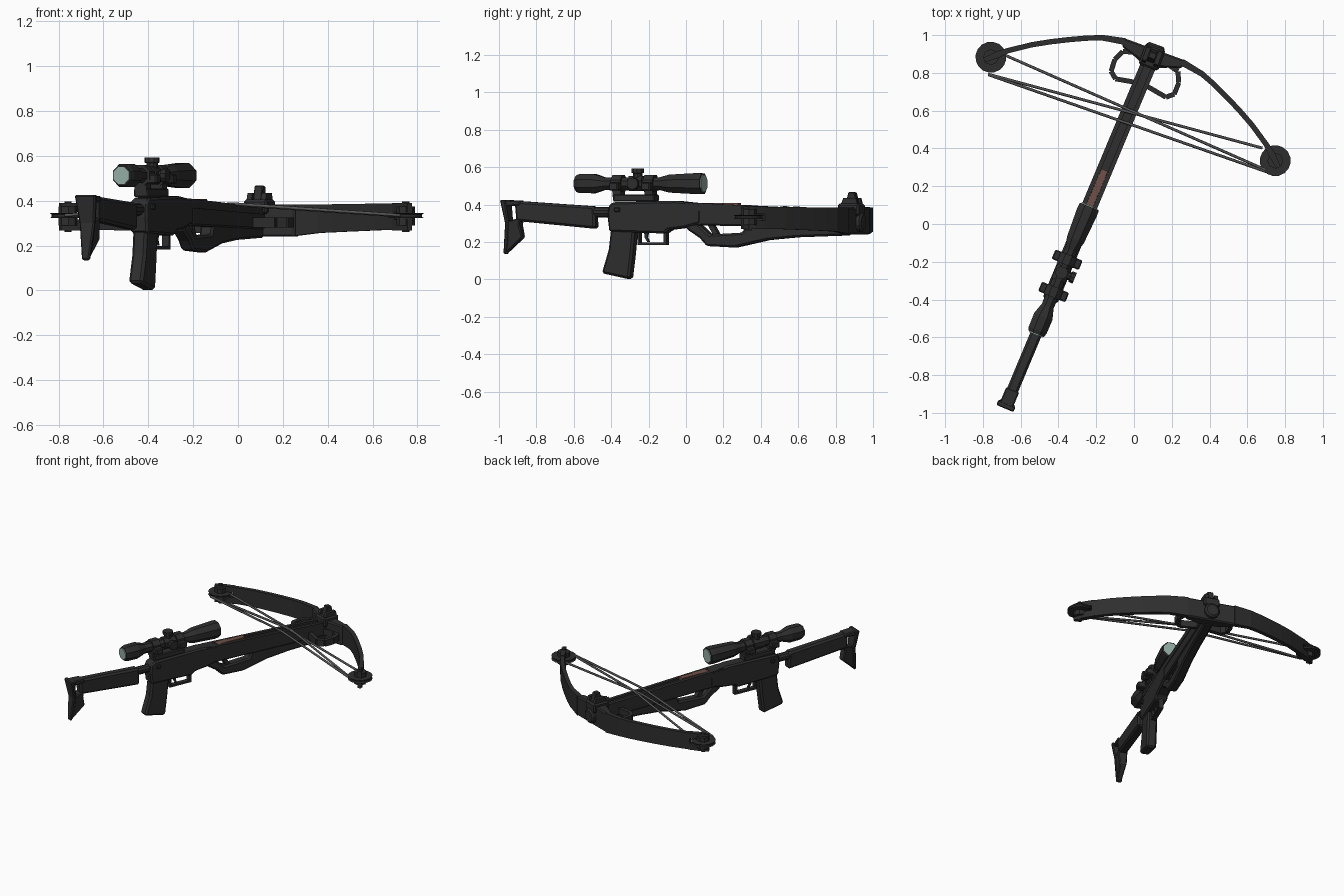
import bpy, bmesh, math
from mathutils import Matrix, Vector

if "Cube" in bpy.data.objects:
    bpy.data.objects.remove(bpy.data.objects["Cube"])

# Frames: the stock/rail axis and the bow each have their own heading
BODY = Matrix.Translation((-0.275, 0, 0)) @ Matrix.Rotation(math.radians(-22.7), 4, 'Z')
BOW = Matrix.Translation((0.109, 0.922, 0)) @ Matrix.Rotation(math.radians(-20), 4, 'Z')
WORLD = Matrix.Identity(4)


def material(name, rgb):
    m = bpy.data.materials.new(name)
    m.diffuse_color = (*rgb, 1)
    m.use_nodes = True
    m.node_tree.nodes["Principled BSDF"].inputs["Base Color"].default_value = m.diffuse_color
    return m


BLACK = material("matte black", (0.027, 0.027, 0.027))
GREY = material("string grey", (0.09, 0.09, 0.09))
BROWN = material("bolt brown", (0.16, 0.08, 0.065))
GLASS = material("lens glass", (0.30, 0.42, 0.38))


def finish(name, bm, mat, frame, bevel=0.0):
    bmesh.ops.recalc_face_normals(bm, faces=bm.faces)
    me = bpy.data.meshes.new(name)
    bm.to_mesh(me)
    bm.free()
    me.materials.append(mat)
    ob = bpy.data.objects.new(name, me)
    ob.matrix_world = frame
    bpy.context.collection.objects.link(ob)
    if bevel:
        b = ob.modifiers.new("chamfer", 'BEVEL')
        b.width, b.segments, b.limit_method = bevel, 1, 'ANGLE'
    return ob


def extrude(name, pts, lo, hi, axis='x', mat=BLACK, frame=BODY, bevel=0.0):
    """Outline in (y, z) pushed along x, or in (x, y) pushed along z."""
    bm = bmesh.new()
    rings = []
    for d in (lo, hi):
        rings.append([bm.verts.new((d, a, b) if axis == 'x' else (a, b, d)) for a, b in pts])
    bm.faces.new(rings[0])
    bm.faces.new(rings[1])
    n = len(pts)
    for i in range(n):
        j = (i + 1) % n
        bm.faces.new((rings[0][i], rings[0][j], rings[1][j], rings[1][i]))
    return finish(name, bm, mat, frame, bevel)


def slab(name, pts, width, **kw):
    return extrude(name, pts, -width / 2, width / 2, **kw)


def box(name, x, y, z, **kw):
    return extrude(name, [(y[0], z[0]), (y[1], z[0]), (y[1], z[1]), (y[0], z[1])], x[0], x[1], **kw)


def narrow_down(ob, z_top, z_low, ratio):
    """Taper the width from full at z_top to ratio at z_low."""
    for v in ob.data.vertices:
        t = min(max((z_top - v.co.z) / (z_top - z_low), 0), 1)
        v.co.x *= 1 + (ratio - 1) * t


def lathe(name, prof, origin, axis='Y', segs=12, mat=BLACK, frame=BODY):
    """Profile of (distance, radius) spun round an axis through origin."""
    bm = bmesh.new()
    rings = []
    for d, r in prof:
        ring = []
        for i in range(segs):
            t = 2 * math.pi * (i + 0.5) / segs
            a, b = r * math.cos(t), r * math.sin(t)
            v = {'X': (d, a, b), 'Y': (a, d, b), 'Z': (a, b, d)}[axis]
            ring.append(bm.verts.new(Vector(v) + Vector(origin)))
        rings.append(ring)
    for r0, r1 in zip(rings, rings[1:]):
        for i in range(segs):
            j = (i + 1) % segs
            bm.faces.new((r0[i], r0[j], r1[j], r1[i]))
    bm.faces.new(rings[0])
    bm.faces.new(rings[-1])
    return finish(name, bm, mat, frame)


def ribbon(name, rows):
    """Sweep of rectangles; each row is x, y, half thickness, bottom, top."""
    bm = bmesh.new()
    rings = []
    for i, (x, y, h, z0, z1) in enumerate(rows):
        a, b = rows[max(i - 1, 0)], rows[min(i + 1, len(rows) - 1)]
        t = Vector((b[0] - a[0], b[1] - a[1])).normalized()
        nx, ny = -t.y * h, t.x * h
        rings.append([bm.verts.new(c) for c in ((x - nx, y - ny, z0), (x + nx, y + ny, z0),
                                                (x + nx, y + ny, z1), (x - nx, y - ny, z1))])
    for r0, r1 in zip(rings, rings[1:]):
        for i in range(4):
            j = (i + 1) % 4
            bm.faces.new((r0[i], r0[j], r1[j], r1[i]))
    bm.faces.new(rings[0])
    bm.faces.new(rings[-1])
    return finish(name, bm, BLACK, BOW)


def tube(name, pts, radius, mat, frame):
    cu = bpy.data.curves.new(name, 'CURVE')
    cu.dimensions, cu.bevel_depth, cu.bevel_resolution = '3D', radius, 1
    cu.use_fill_caps = True
    sp = cu.splines.new('POLY')
    sp.points.add(len(pts) - 1)
    for p, c in zip(sp.points, pts):
        p.co = (*c, 1)
    cu.materials.append(mat)
    ob = bpy.data.objects.new(name, cu)
    ob.matrix_world = frame
    bpy.context.collection.objects.link(ob)


# Shoulder stock with open butt frame, the butt narrowing to its toe
slab("stock", [(-.985, .42), (-.52, .39), (-.515, .27), (-.975, .312)], .062, bevel=.012)
plate = slab("butt_plate", [(-1.06, .425), (-1.03, .425), (-1.015, .31), (-1.02, .2), (-1.035, .133),
                            (-1.053, .137), (-1.036, .3)], .1, bevel=.006)
narrow_down(plate, .425, .135, .35)
slab("butt_top", [(-1.05, .425), (-.95, .42), (-.95, .395), (-1.045, .39)], .074, bevel=.006)
strut = slab("butt_strut", [(-1.025, .31), (-.95, .33), (-.955, .29), (-.94, .225), (-1.04, .135)], .066, bevel=.006)
narrow_down(strut, .32, .135, .45)
lathe("buffer_tube", [(-.53, .028), (-.42, .028)], (0, 0, .36), segs=10)

# Receiver, grip and trigger
slab("receiver", [(-.435, .395), (-.41, .412), (-.05, .42), (.1, .405), (.1, .3), (0, .275), (-.09, .265),
                  (-.11, .245), (-.43, .255), (-.44, .33)], .085, bevel=.01)
slab("grip", [(-.425, .27), (-.286, .27), (-.30, .13), (-.317, 0), (-.478, .033), (-.438, .16)], .068, bevel=.012)
box("guard_bottom", (-.016, .016), (-.275, -.105), (.183, .197))
box("guard_front", (-.016, .016), (-.125, -.105), (.19, .26))
box("guard_rear", (-.016, .016), (-.275, -.262), (.19, .26))
slab("trigger", [(-.24, .26), (-.215, .26), (-.222, .225), (-.21, .2), (-.222, .2), (-.238, .225)], .014)
box("charging_handle", (-.055, .055), (-.395, -.365), (.36, .385), bevel=.005)

# Flight rail with a channel and a bolt lying in it
slab("rail", [(.05, .395), (1.0, .352), (1.0, .27), (.05, .29)], .078, bevel=.008)
for s in (-1, 1):
    x = sorted((s * .019, s * .042))
    extrude("rail_lip", [(.0, .412), (1.0, .366), (1.0, .335), (.0, .37)], x[0], x[1])
box("bolt", (-.0185, .0185), (.1, .31), (.385, .407), mat=BROWN)

# Open foregrip under the rail
slab("foregrip", [(0, .295), (.02, .265), (.09, .22), (.13, .178), (.29, .17), (.48, .21), (.65, .225), (.95, .235),
                  (.95, .3), (.356, .305), (.338, .25), (.147, .24), (.078, .3)], .064, bevel=.01)
slab("foregrip_brace", [(.165, .235), (.195, .24), (.155, .305), (.125, .305)], .035)

# Scope with mount, rings, turrets and lenses
SC = (0, 0, .512)
lathe("scope", [(-.63, .047), (-.61, .055), (-.53, .056), (-.47, .036), (-.15, .036), (-.09, .052), (.07, .061),
                (.1, .059)], SC, segs=8)
lathe("rear_lens", [(-.636, .041), (-.63, .041)], SC, segs=8, mat=GLASS)
lathe("front_lens", [(.1, .049), (.106, .049)], SC, segs=8, mat=GLASS)
box("scope_mount", (-.035, .035), (-.41, -.17), (.415, .455), bevel=.006)
for u in (-.39, -.205):
    lathe("scope_ring", [(u - .028, .05), (u + .028, .05)], SC, segs=8)
    box("ring_lugs", (-.078, .078), (u - .027, u + .027), (.475, .518), bevel=.006)
    box("ring_foot", (-.03, .03), (u - .024, u + .024), (.44, .49))
lathe("turret_block", [(-.325, .043), (-.245, .043)], SC, segs=8)
lathe("top_turret", [(.03, .026), (.055, .026), (.058, .034), (.08, .034)], (0, -.28, .512), 'Z', 10)
lathe("side_turret", [(.03, .024), (.05, .024), (.052, .032), (.075, .032)], (0, -.28, .512), 'X', 10)

# Riser, front sight and front cap
extrude("riser", [(-.18, .003), (.18, .003), (.165, -.045), (.06, -.075), (-.06, -.075), (-.165, -.045)],
        .24, .383, axis='z', frame=BOW, bevel=.008)
box("sight_base", (-.055, .055), (-.1, .02), (.34, .405), frame=BOW, bevel=.01)
extrude("sight_post", [(-.07, .4), (.0, .4), (-.015, .465), (-.05, .468)], -.02, .02, frame=BOW, bevel=.004)
for s in (-1, 1):
    x = sorted((s * .022, s * .045))
    extrude("sight_ear", [(-.085, .4), (.01, .4), (0, .435), (-.07, .435)], x[0], x[1], frame=BOW)
lathe("front_cap", [(-.01, .052), (.02, .052), (.03, .04)], (0, 0, .305), frame=BOW, segs=12)

# Both halves of the bow
for s in (-1, 1):
    ribbon("limb", [(s * .16, -.012, .018, .243, .383), (s * .28, -.034, .015, .256, .383),
                    (s * .36, -.065, .014, .259, .384), (s * .44, -.102, .014, .262, .385),
                    (s * .53, -.147, .014, .265, .386), (s * .62, -.197, .014, .268, .387),
                    (s * .735, -.274, .014, .27, .388)])
    for z0, z1 in ((.268, .315), (.35, .39)):
        ribbon("limb_fork", [(s * .725, -.267, .014, z0, z1), (s * .775, -.31, .018, z0, z1),
                             (s * .83, -.36, .012, z0, z1)])
    cam = (s * .801, -.333, 0)
    lathe("cam", [(.322, .082), (.328, .074), (.338, .074), (.344, .082)], cam, 'Z', 16, frame=BOW)
    lathe("cam_hub", [(.29, .042), (.375, .042)], cam, 'Z', 8, frame=BOW)
    lathe("cam_axle", [(.26, .016), (.397, .016)], cam, 'Z', 8, frame=BOW)
    # Foot loop beside the rail
    loop = [(.03, -.08), (.1, -.05), (.155, -.065), (.18, -.12), (.178, -.185), (.142, -.215), (.03, -.195)]
    for (ax, ay), (bx, by) in zip(loop, loop[1:]):
        ribbon("foot_loop", [(s * ax, ay, .013, .28, .325), (s * bx, by, .013, .28, .325)])

# String and two crossing cables
for name, a, b, z in (("string", (-.77, .79), (.725, .268), .386),
                      ("left_cable", (-.683, .894), (.73, .272), .383),
                      ("right_cable", (-.772, .793), (.68, .402), .384)):
    mid = [(p + q) / 2 for p, q in zip(a, b)]
    tube(name, [(*a, .335), (*mid, z), (*b, .335)], .0075, GREY, WORLD)
